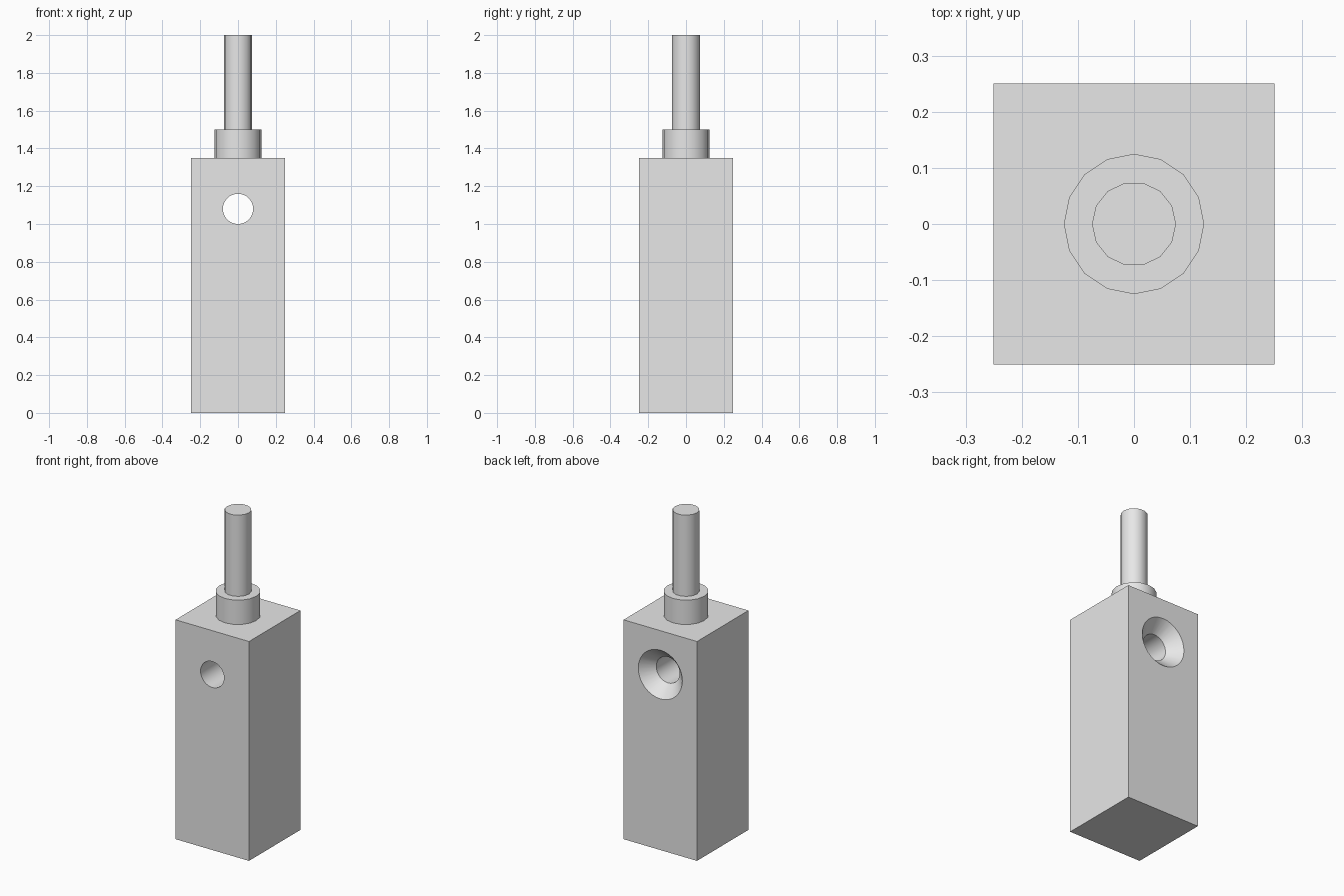
import bpy
import bmesh
from math import cos, sin, tau, radians

cube = bpy.data.objects.get("Cube")
if cube:
    bpy.data.objects.remove(cube, do_unlink=True)

# Single plain grey finish
GREY = (0.8, 0.8, 0.8, 1.0)
grey = bpy.data.materials.new("plain grey")
grey.use_nodes = True
grey.diffuse_color = GREY
grey.node_tree.nodes["Principled BSDF"].inputs["Base Color"].default_value = GREY


def make_object(name, bm):
    bmesh.ops.recalc_face_normals(bm, faces=bm.faces[:])
    mesh = bpy.data.meshes.new(name)
    bm.to_mesh(mesh)
    bm.free()
    mesh.materials.append(grey)
    obj = bpy.data.objects.new(name, mesh)
    bpy.context.collection.objects.link(obj)
    return obj


def activate(obj):
    bpy.ops.object.select_all(action='DESELECT')
    obj.select_set(True)
    bpy.context.view_layer.objects.active = obj


def lathe(name, profile, sides, place):
    """Closed solid of revolution; place maps (u, v, along) to a point."""
    bm = bmesh.new()
    rings = []
    for radius, along in profile:
        rings.append([bm.verts.new(place(radius * cos(tau * i / sides),
                                         radius * sin(tau * i / sides), along))
                      for i in range(sides)])
    for a, b in zip(rings, rings[1:]):
        for i in range(sides):
            j = (i + 1) % sides
            bm.faces.new((a[i], a[j], b[j], b[i]))
    bm.faces.new(rings[0])
    bm.faces.new(rings[-1])
    return make_object(name, bm)


def upright(u, v, along):
    return (u, v, along)


HOLE_Z = 1.08


def front_to_back(u, v, along):
    return (u, along, HOLE_Z + v)


# Square block
WIDTH, HEIGHT = 0.5, 1.35
bm = bmesh.new()
bmesh.ops.create_cube(bm, size=1)
for vert in bm.verts:
    vert.co.x *= WIDTH
    vert.co.y *= WIDTH
    vert.co.z = (vert.co.z + 0.5) * HEIGHT
block = make_object("block", bm)

# Cross hole, countersunk at the back
cutter = lathe("hole_cutter",
               [(0.08, -0.3), (0.08, 0.175), (0.22, 0.325)], 32, front_to_back)
cutter.hide_render = True
cut = block.modifiers.new("cross hole", 'BOOLEAN')
cut.operation = 'DIFFERENCE'
cut.solver = 'EXACT'
cut.object = cutter
activate(block)
bpy.ops.object.modifier_apply(modifier=cut.name)
bpy.data.objects.remove(cutter, do_unlink=True)

# Collar and rod on top
collar = lathe("collar", [(0.125, HEIGHT), (0.125, 1.5)], 16, upright)
rod = lathe("rod", [(0.075, 1.5), (0.075, 2.0)], 14, upright)

for obj in (block, collar, rod):
    activate(obj)
    bpy.ops.object.shade_smooth_by_angle(angle=radians(30))
